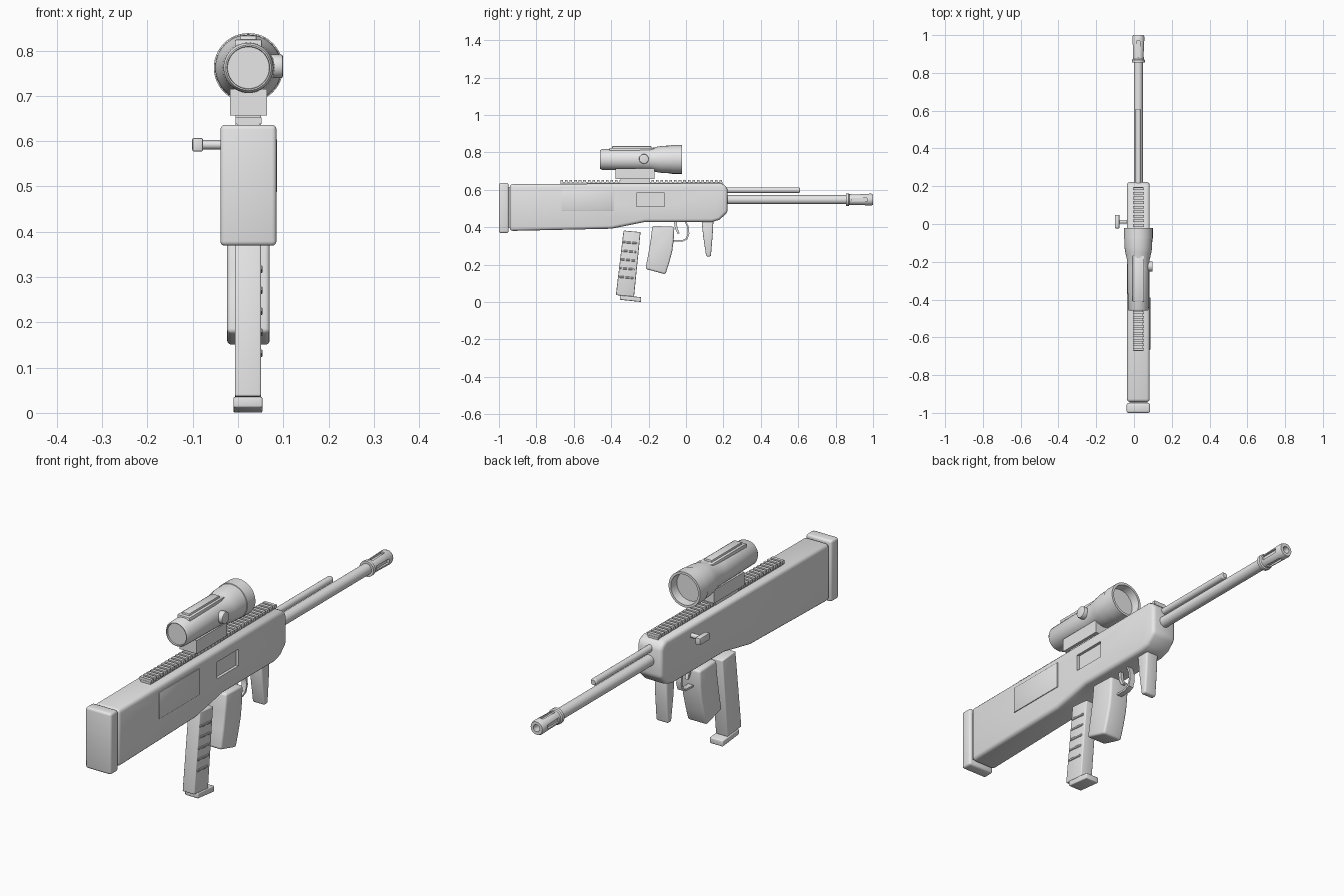
import bpy, bmesh, math
from mathutils import Vector, Matrix

if "Cube" in bpy.data.objects:
    bpy.data.objects.remove(bpy.data.objects["Cube"])

CX = 0.023  # centre plane of the rifle
grey = bpy.data.materials.new("plain grey")
grey.diffuse_color = (0.8, 0.8, 0.8, 1)
grey.use_nodes = True
grey.node_tree.nodes["Principled BSDF"].inputs["Base Color"].default_value = grey.diffuse_color


def finish(name, bm, bevel=0.0, seg=3):
    bmesh.ops.recalc_face_normals(bm, faces=bm.faces)
    if bevel:
        edges = [e for e in bm.edges if e.calc_face_angle(0) > math.radians(30)]
        bmesh.ops.bevel(bm, geom=edges, offset=bevel, segments=seg, profile=0.5,
                        affect='EDGES', clamp_overlap=True)
    me = bpy.data.meshes.new(name)
    bm.to_mesh(me)
    bm.free()
    me.materials.append(grey)
    ob = bpy.data.objects.new(name, me)
    bpy.context.collection.objects.link(ob)
    smooth(ob)
    return ob


def smooth(ob):
    bpy.ops.object.select_all(action='DESELECT')
    ob.select_set(True)
    bpy.context.view_layer.objects.active = ob
    bpy.ops.object.shade_smooth_by_angle(angle=math.radians(32))


def profile(name, pts, x0, x1, bevel=0.0, seg=3):
    """Side outline of (y, z) points extruded from x0 to x1."""
    bm = bmesh.new()
    f = bm.faces.new([bm.verts.new((x0, y, z)) for y, z in pts])
    ext = bmesh.ops.extrude_face_region(bm, geom=[f])
    bmesh.ops.translate(bm, vec=(x1 - x0, 0, 0),
                        verts=[v for v in ext['geom'] if isinstance(v, bmesh.types.BMVert)])
    return finish(name, bm, bevel, seg)


def box(name, x, y, z, bevel=0.0, seg=2):
    return profile(name, [(y[0], z[0]), (y[1], z[0]), (y[1], z[1]), (y[0], z[1])],
                   x[0], x[1], bevel, seg)


def lathe(name, pts, z, x=CX, n=40):
    """(y, radius) outline spun round an axis along y."""
    bm = bmesh.new()
    vs = [bm.verts.new((x + r, y, z)) for y, r in pts]
    es = [bm.edges.new(p) for p in zip(vs, vs[1:])]
    bmesh.ops.spin(bm, geom=vs + es, cent=(x, 0, z), axis=(0, 1, 0),
                   angle=math.tau, steps=n)
    bmesh.ops.remove_doubles(bm, verts=bm.verts, dist=1e-5)
    return finish(name, bm)


def rod_x(name, x0, x1, y, z, r, bevel=0.0):
    bm = bmesh.new()
    m = Matrix.Translation(((x0 + x1) / 2, y, z)) @ Matrix.Rotation(math.pi / 2, 4, 'Y')
    bmesh.ops.create_cone(bm, cap_ends=True, segments=24, radius1=r, radius2=r,
                          depth=x1 - x0, matrix=m)
    return finish(name, bm, bevel, 2)


def cut(ob, cutter):
    cutter.hide_render = True
    mod = ob.modifiers.new("cut", 'BOOLEAN')
    mod.operation, mod.solver, mod.object = 'DIFFERENCE', 'EXACT', cutter
    bpy.ops.object.select_all(action='DESELECT')
    bpy.context.view_layer.objects.active = ob
    ob.select_set(True)
    bpy.ops.object.modifier_apply(modifier=mod.name)
    bpy.data.objects.remove(cutter)
    smooth(ob)


def mid(w):
    return (CX - w / 2, CX + w / 2)


# receiver and stock body
body = profile("body", [(-0.942, 0.38), (-0.40, 0.392), (-0.31, 0.41), (-0.22, 0.428),
                        (0.14, 0.428), (0.18, 0.44), (0.222, 0.48), (0.222, 0.60),
                        (0.212, 0.624), (0.185, 0.636), (-0.942, 0.63)],
               -0.037, 0.083, 0.016)
# ejection port, deeper at its upper edge
cut(body, profile("port_cutter", [(-0.265, 0.51), (-0.115, 0.51), (-0.115, 0.583),
                                  (-0.265, 0.583)], 0.071, 0.12))
box("side_panel", (0.07, 0.0865), (-0.666, -0.388), (0.487, 0.604), 0.002)
box("butt_plate", (-0.039, 0.085), (-1.0, -0.948), (0.369, 0.636), 0.010, 3)
box("butt_joint", (-0.025, 0.071), (-0.96, -0.935), (0.395, 0.615))

# top rail with teeth
box("rail_base", mid(0.05), (-0.672, 0.195), (0.62, 0.641))
bm = bmesh.new()
for i in range(36):
    y = -0.664 + i * 0.0243
    m = Matrix.Translation((CX, y, 0.645)) @ Matrix.Diagonal((0.058, 0.014, 0.014, 1))
    bmesh.ops.create_cube(bm, size=1, matrix=m)
finish("rail_teeth", bm)

# barrel, gas tube and muzzle
lathe("barrel", [(0.18, 0), (0.18, 0.024), (0.87, 0.024), (0.87, 0)], 0.547)
lathe("gas_tube", [(0.18, 0), (0.18, 0.015), (0.603, 0.015), (0.609, 0.011), (0.609, 0)],
      0.598, n=24)
muzzle = lathe("muzzle_brake", [(0.855, 0), (0.855, 0.034), (0.869, 0.034), (0.873, 0.029),
                                (0.99, 0.032), (1.0, 0.028), (1.0, 0.015), (0.93, 0.015),
                                (0.93, 0)], 0.547)
for s in (-1, 1):
    a, b = sorted((s * 0.021, s * 0.05))
    cut(muzzle, box("slot_cutter", (CX + a, CX + b), (0.885, 0.968), (0.538, 0.556)))
    cut(muzzle, box("slot_cutter", mid(0.018), (0.885, 0.968), (0.547 + a, 0.547 + b)))

# scope with recessed lenses
lathe("scope_tube", [(-0.452, 0), (-0.452, 0.046), (-0.459, 0.047), (-0.459, 0.050),
                     (-0.45, 0.055), (-0.23, 0.058), (-0.19, 0.060), (-0.155, 0.068),
                     (-0.125, 0.073), (-0.078, 0.074), (-0.077, 0.0765), (-0.022, 0.0765),
                     (-0.022, 0.066), (-0.06, 0.063), (-0.06, 0)], 0.762, n=48)
box("scope_top_base", mid(0.06), (-0.41, -0.168), (0.79, 0.824), 0.003)
box("scope_top_strip", mid(0.036), (-0.395, -0.185), (0.80, 0.833), 0.003)
rod_x("scope_knob", 0.06, 0.099, -0.225, 0.765, 0.026, 0.004)
box("scope_mount", mid(0.082), (-0.377, -0.168), (0.657, 0.715))
box("mount_clamp", mid(0.056), (-0.35, -0.195), (0.635, 0.66))

# charging handle on the left
rod_x("handle_rod", -0.085, -0.02, 0.012, 0.592, 0.010)
box("handle_knob", (-0.101, -0.077), (-0.023, 0.048), (0.577, 0.607), 0.004)

# straight rear magazine with ribs on the right side
profile("magazine", [(-0.334, 0.382), (-0.243, 0.374), (-0.278, 0.028), (-0.375, 0.037)],
        -0.007, 0.051, 0.004)
profile("magazine_foot", [(-0.353, 0.036), (-0.24, 0.026), (-0.24, 0.0), (-0.353, 0.012)],
        -0.010, 0.054, 0.004)
for i in range(5):
    z = 0.312 - i * 0.0465
    y = -0.30 - (0.312 - z) * 0.105
    profile(f"magazine_rib_{i + 1}", [(y - 0.038, z + 0.004), (y + 0.038, z - 0.003),
                                      (y + 0.038, z + 0.007), (y - 0.038, z + 0.014)],
            0.045, 0.0545, 0.002, 1)

# curved pistol grip
profile("pistol_grip", [(-0.18, 0.407), (-0.062, 0.402), (-0.066, 0.33), (-0.074, 0.27),
                        (-0.09, 0.21), (-0.11, 0.148), (-0.217, 0.177), (-0.201, 0.26),
                        (-0.189, 0.33)], -0.024, 0.070, 0.010)

# trigger and guard
path = [(0.0, 0.435), (0.014, 0.405), (0.018, 0.365), (0.008, 0.335), (-0.015, 0.324),
        (-0.07, 0.324)]
inner = [(-0.07, 0.332), (-0.018, 0.332), (0.0, 0.341), (0.009, 0.367), (0.005, 0.403),
         (-0.009, 0.435)]
profile("trigger_guard", path + inner, CX - 0.012, CX + 0.012)
profile("trigger", [(-0.066, 0.435), (-0.05, 0.435), (-0.046, 0.395), (-0.034, 0.366),
                    (-0.044, 0.364), (-0.058, 0.39)], CX - 0.007, CX + 0.007)

# forward grip
profile("fore_grip", [(0.083, 0.44), (0.147, 0.44), (0.142, 0.35), (0.133, 0.243),
                      (0.108, 0.243), (0.092, 0.35)], CX - 0.03, CX + 0.03, 0.008)
